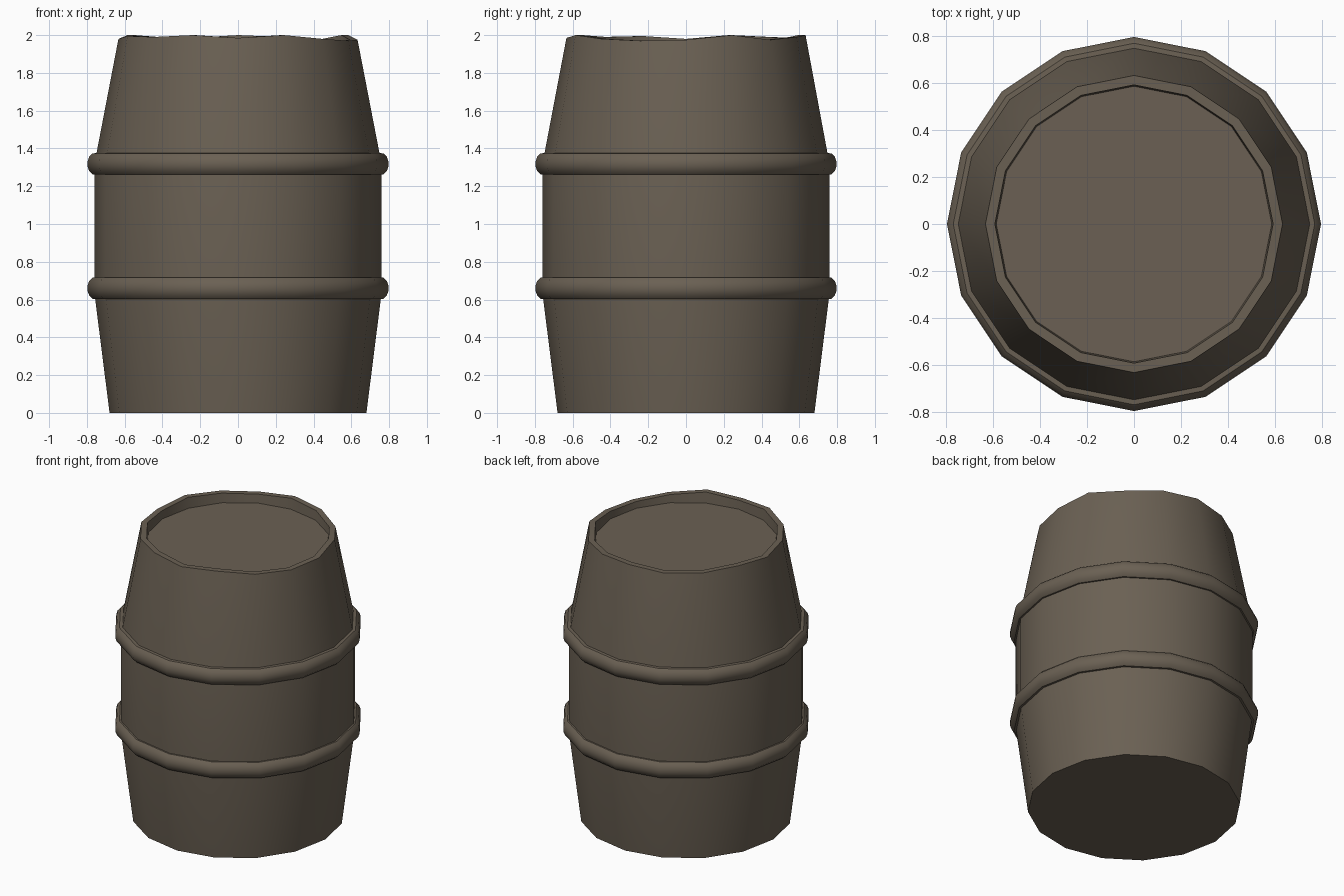
import bpy, bmesh, math

if "Cube" in bpy.data.objects:
    bpy.data.objects.remove(bpy.data.objects["Cube"])

SIDES = 16

wood = bpy.data.materials.new("weathered brown")
wood.diffuse_color = (0.145, 0.118, 0.087, 1)
wood.use_nodes = True
wood.node_tree.nodes["Principled BSDF"].inputs["Base Color"].default_value = wood.diffuse_color


def lathe(name, profile, closed=False, cap=False, wobble=None, rim=()):
    """Revolve (radius, z) points; wobble raises the rim points per side."""
    bm = bmesh.new()
    rings = []
    for i, (r, z) in enumerate(profile):
        ring = []
        for k in range(SIDES):
            a = 2 * math.pi * k / SIDES
            dz = wobble[k] if i in rim else 0
            ring.append(bm.verts.new((r * math.cos(a), r * math.sin(a), z + dz)))
        rings.append(ring)
    pairs = list(zip(rings, rings[1:]))
    if closed:
        pairs.append((rings[-1], rings[0]))
    for lo, hi in pairs:
        for k in range(SIDES):
            n = (k + 1) % SIDES
            bm.faces.new((lo[k], lo[n], hi[n], hi[k]))
    if cap:
        bm.faces.new(rings[0][::-1])
        bm.faces.new(rings[-1])
    bmesh.ops.recalc_face_normals(bm, faces=bm.faces[:])
    me = bpy.data.meshes.new(name)
    bm.to_mesh(me)
    bm.free()
    me.materials.append(wood)
    ob = bpy.data.objects.new(name, me)
    bpy.context.collection.objects.link(ob)
    bpy.ops.object.select_all(action='DESELECT')
    ob.select_set(True)
    bpy.context.view_layer.objects.active = ob
    bpy.ops.object.shade_smooth_by_angle(angle=math.radians(30))
    return ob


# Barrel body: tapered staves, uneven rim and recessed lid
uneven = [-.025, 0, -.025, -.01, 0, -.015, -.01, 0,
          -.02, -.005, -.01, 0, -.015, 0, -.02, -.03]
lathe("barrel_body",
      [(.68, 0), (.757, .61), (.76, .72), (.76, 1.26), (.75, 1.37),
       (.633, 2.0), (.593, 2.0), (.587, 1.925)],
      cap=True, wobble=uneven, rim=(5, 6))

# Two rounded hoops, mirrored about the barrel's belly
hoop = [(.735, -.058), (.77, -.056), (.788, -.038), (.797, -.012),
        (.797, .012), (.788, .038), (.77, .056), (.735, .058)]
for name, zc in (("lower_hoop", .66), ("upper_hoop", 1.318)):
    lathe(name, [(r, zc + z) for r, z in hoop], closed=True)
